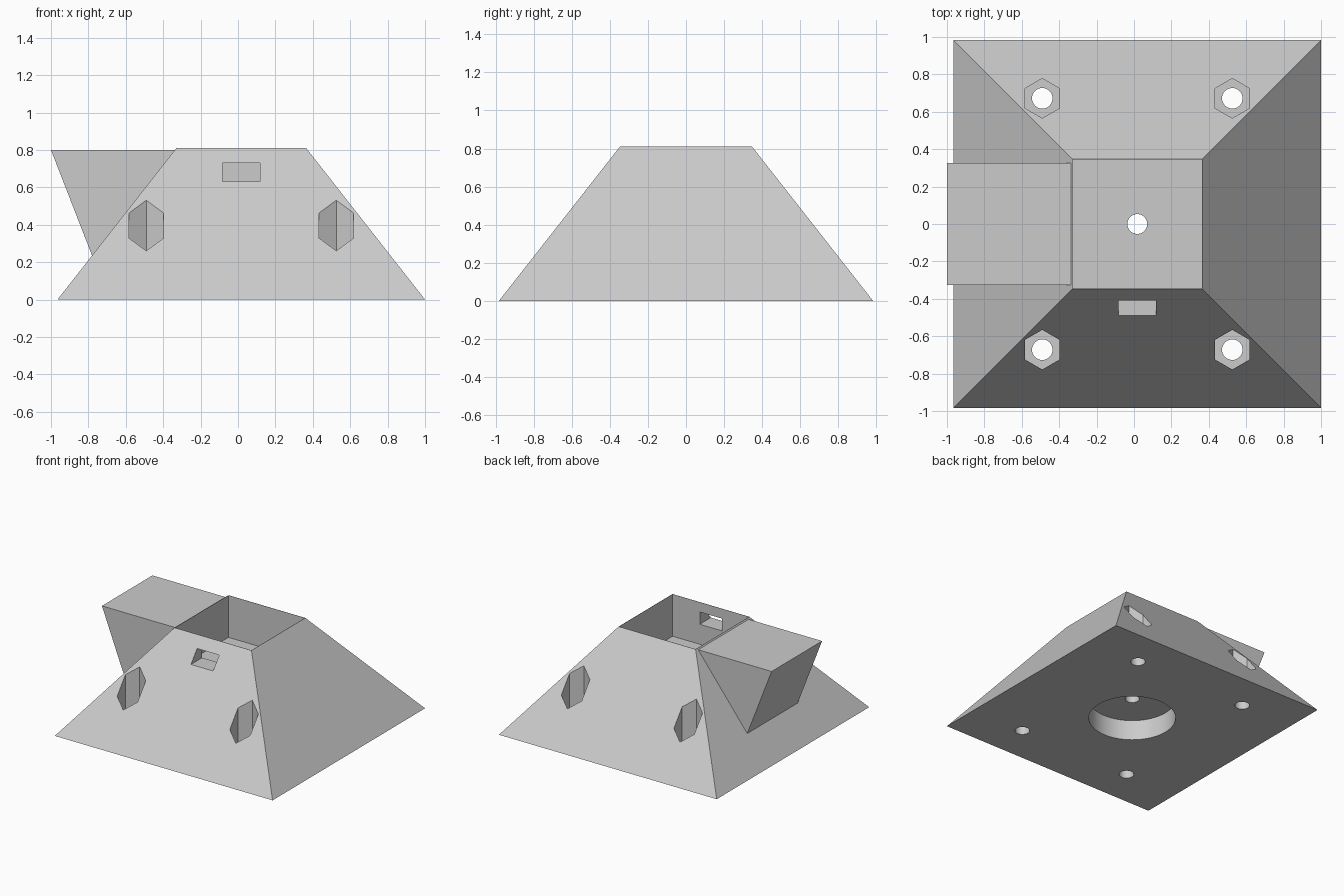
import bpy, bmesh, math
from mathutils import Vector

cube = bpy.data.objects.get("Cube")
if cube:
    bpy.data.objects.remove(cube, do_unlink=True)

CX = 0.0175                      # centre of the body on x
BASE, TOP, HEIGHT = 0.9825, 0.347, 0.81

grey = bpy.data.materials.new("plain grey")
grey.use_nodes = True
colour = (0.6, 0.6, 0.6, 1)
grey.diffuse_color = colour
grey.node_tree.nodes["Principled BSDF"].inputs["Base Color"].default_value = colour


def loft(name, lower, upper):
    """Solid between two matching rings of points."""
    bm = bmesh.new()
    a = [bm.verts.new(p) for p in lower]
    b = [bm.verts.new(p) for p in upper]
    n = len(a)
    bm.faces.new(a[::-1])
    bm.faces.new(b)
    for i in range(n):
        j = (i + 1) % n
        bm.faces.new((a[i], a[j], b[j], b[i]))
    bmesh.ops.recalc_face_normals(bm, faces=bm.faces)
    mesh = bpy.data.meshes.new(name)
    bm.to_mesh(mesh)
    bm.free()
    mesh.materials.append(grey)
    obj = bpy.data.objects.new(name, mesh)
    bpy.context.collection.objects.link(obj)
    return obj


def ring(x, y, z, radius, sides, start):
    return [Vector((x + radius * math.cos(start + math.tau * i / sides),
                    y + radius * math.sin(start + math.tau * i / sides), z))
            for i in range(sides)]


def square(half, z):
    return ring(CX, 0, z, half * math.sqrt(2), 4, math.pi / 4)


def cut(target, cutter):
    """Subtract the cutter from the target, then discard it."""
    cutter.hide_render = True
    mod = target.modifiers.new("cut", 'BOOLEAN')
    mod.operation = 'DIFFERENCE'
    mod.solver = 'EXACT'
    mod.object = cutter
    bpy.ops.object.select_all(action='DESELECT')
    target.select_set(True)
    bpy.context.view_layer.objects.active = target
    bpy.ops.object.modifier_apply(modifier=mod.name)
    bpy.data.objects.remove(cutter, do_unlink=True)


def cut_column(target, x, y, z0, z1, radius, sides=40):
    cut(target, loft("cutter", ring(x, y, z0, radius, sides, math.pi / 2),
                     ring(x, y, z1, radius, sides, math.pi / 2)))


# Sloping body with a square pocket in the top
body = loft("tapered_base", square(BASE, 0), square(TOP, HEIGHT))
cut(body, loft("cutter", square(TOP - 0.002, 0.467), square(TOP - 0.002, 1)))

# Round recess below, joined to the pocket by a small hole
cut_column(body, CX, 0, -0.1, 0.165, 0.324, 64)
cut_column(body, CX, 0, 0.1, 0.6, 0.053)

# Corner bolt holes with hexagonal nut pockets
for sx in (-1, 1):
    for sy in (-1, 1):
        x, y = CX + sx * 0.508, sy * 0.672
        cut_column(body, x, y, 0.165, 0.9, 0.106, 6)
        cut_column(body, x, y, -0.1, 0.3, 0.055)

# Cable slot through the front wall
slot = [(CX - 0.1, 0.63), (CX + 0.1, 0.63), (CX + 0.1, 0.73), (CX - 0.1, 0.73)]
cut(body, loft("cutter", [(x, -0.8, z) for x, z in slot],
               [(x, -0.2, z) for x, z in slot]))

# Wedge-shaped side block
wedge = [(-1, 0.8), (-0.772, 0.214), (-0.332, 0.8)]
loft("side_wedge", [(x, -0.325, z) for x, z in wedge],
     [(x, 0.325, z) for x, z in wedge])

# Smooth the round hole walls, keep the rest flat
bpy.ops.object.select_all(action='DESELECT')
body.select_set(True)
bpy.context.view_layer.objects.active = body
bpy.ops.object.shade_smooth_by_angle(angle=math.radians(20))
